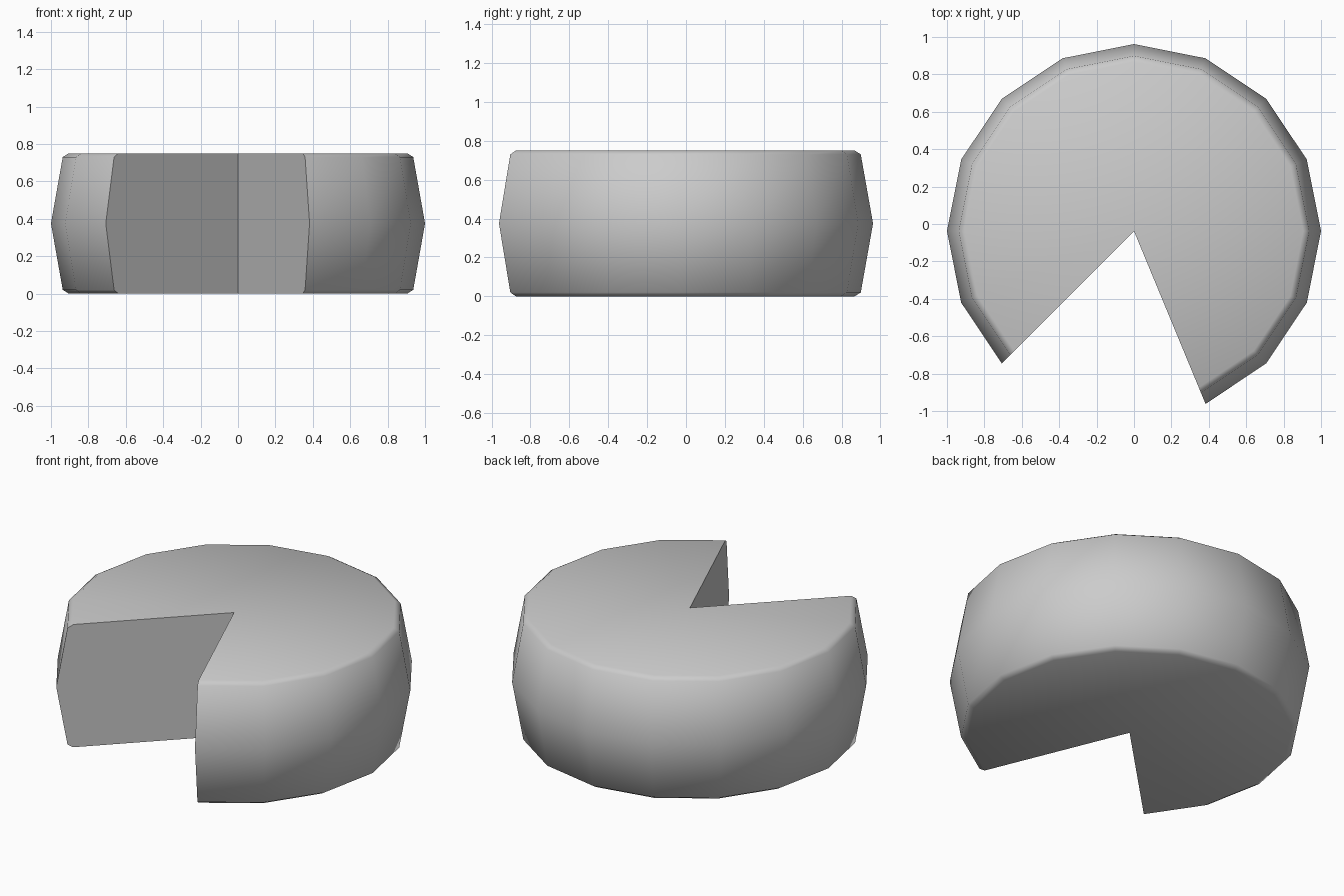
import bpy
import bmesh
from math import cos, sin, radians

cube = bpy.data.objects.get("Cube")
if cube:
    bpy.data.objects.remove(cube, do_unlink=True)

STEP = 22.5        # sixteen sides for a full round
SEGMENTS = 13      # three sides are missing for the open wedge
START = -67.5      # angle of the first cut wall
CENTRE_Y = -0.038
HEIGHT = 0.75
# Bulging outer profile: radius, height
PROFILE = [(0.905, 0), (0.937, 0.02), (1, 0.375), (0.937, 0.73), (0.905, HEIGHT)]

mat = bpy.data.materials.new("plain grey")
mat.use_nodes = True
grey = (0.6, 0.6, 0.6, 1)
mat.diffuse_color = grey
mat.node_tree.nodes["Principled BSDF"].inputs["Base Color"].default_value = grey

# Sweep the profile around the axis
bm = bmesh.new()
bottom = bm.verts.new((0, CENTRE_Y, 0))
top = bm.verts.new((0, CENTRE_Y, HEIGHT))
columns = []
for i in range(SEGMENTS + 1):
    a = radians(START + i * STEP)
    columns.append([bm.verts.new((r * cos(a), CENTRE_Y + r * sin(a), z))
                    for r, z in PROFILE])

# Outer wall, top and bottom
for a, b in zip(columns, columns[1:]):
    for k in range(len(PROFILE) - 1):
        bm.faces.new((a[k], b[k], b[k + 1], a[k + 1]))
    bm.faces.new((a[-1], b[-1], top))
    bm.faces.new((b[0], a[0], bottom))

# Flat cut walls of the wedge
for column in (columns[0], columns[-1]):
    bm.faces.new([bottom] + column + [top])
bmesh.ops.recalc_face_normals(bm, faces=bm.faces)

mesh = bpy.data.meshes.new("wheel_with_wedge_cut")
bm.to_mesh(mesh)
bm.free()
mesh.materials.append(mat)
wheel = bpy.data.objects.new("wheel_with_wedge_cut", mesh)
bpy.context.collection.objects.link(wheel)

# Smooth rim, sharp edges round the cut
bpy.ops.object.select_all(action='DESELECT')
wheel.select_set(True)
bpy.context.view_layer.objects.active = wheel
bpy.ops.object.shade_smooth_by_angle(angle=radians(60))
